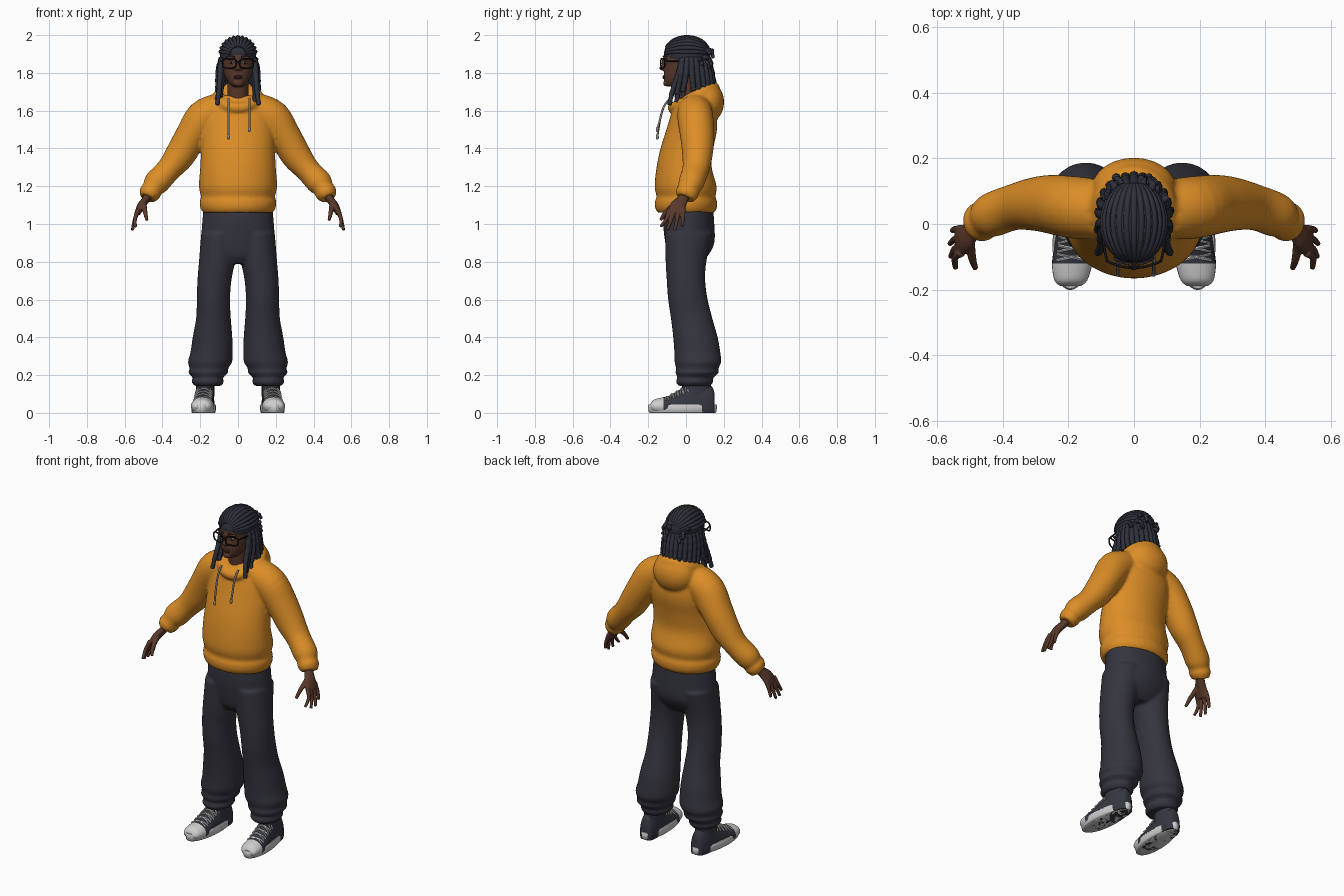
import bpy, bmesh, math, random
from math import sin, cos, pi
from mathutils import Vector, Matrix

random.seed(4)
cube = bpy.data.objects.get("Cube")
if cube:
    bpy.data.objects.remove(cube)


def material(name, rgb):
    m = bpy.data.materials.new(name)
    m.use_nodes = True
    m.diffuse_color = (*rgb, 1)
    node = next(n for n in m.node_tree.nodes if n.type == 'BSDF_PRINCIPLED')
    node.inputs["Base Color"].default_value = (*rgb, 1)
    node.inputs["Roughness"].default_value = 0.8
    return m


ORANGE = material("orange_fleece", (0.72, 0.27, 0.02))
CHARCOAL = material("charcoal_cloth", (0.034, 0.035, 0.048))
SKIN = material("brown_skin", (0.1, 0.04, 0.023))
LIP = material("dark_lip", (0.085, 0.03, 0.022))
HAIR = material("blue_black_hair", (0.028, 0.031, 0.044))
CANVAS = material("navy_canvas", (0.036, 0.039, 0.054))
RUBBER = material("white_rubber", (0.62, 0.62, 0.62))
FRAME = material("black_frame", (0.008, 0.008, 0.01))
CORD = material("grey_cord", (0.28, 0.27, 0.26))
EYE = material("eye_white", (0.4, 0.33, 0.28))


def resample(rows, k):
    """Catmull-Rom interpolation of every column of the section table."""
    out, last = [], len(rows) - 1
    for i in range(last):
        quad = zip(rows[max(i - 1, 0)], rows[i], rows[i + 1], rows[min(i + 2, last)])
        quad = list(quad)
        for s in range(k):
            t = s / k
            out.append([b + t * (c - a) / 2 + t * t * (a - 2.5 * b + 2 * c - d / 2)
                        + t ** 3 * (1.5 * (b - c) + (d - a) / 2) for a, b, c, d in quad])
    return out + [list(rows[-1])]


def loft(bm, rows, axis=None, n=16, k=4):
    """Closed loft of ellipses (x, y, z, radius_a, radius_b) along an axis or the path itself."""
    pts = resample(rows, k)
    last, loops, b = len(pts) - 1, [], None
    for i, (x, y, z, ra, rb) in enumerate(pts):
        if axis:
            a = Vector((1, 0, 0))
            b = Vector((0, 1, 0)) if axis == 'Z' else Vector((0, 0, 1))
        else:
            t = Vector(pts[min(i + 1, last)][:3]) - Vector(pts[max(i - 1, 0)][:3])
            t.normalize()
            if b is None:
                b = Vector((0, 1, 0)) if abs(t.y) < 0.9 else Vector((1, 0, 0))
            b = (b - t * b.dot(t)).normalized()
            a = t.cross(b)
        c = Vector((x, y, z))
        loops.append([bm.verts.new(c + a * ra * cos(2 * pi * j / n) + b * rb * sin(2 * pi * j / n))
                      for j in range(n)])
    for p, q in zip(loops, loops[1:]):
        for j in range(n):
            bm.faces.new((p[j - 1], p[j], q[j], q[j - 1]))
    bm.faces.new(loops[0])
    bm.faces.new(loops[-1])


def tube(bm, points, radius, tip=None, k=3, n=8):
    tip = radius if tip is None else tip
    m = len(points) - 1
    radii = [radius + (tip - radius) * i / m for i in range(m + 1)]
    loft(bm, [(*p, r, r) for p, r in zip(points, radii)], n=n, k=k)


def ball(bm, c, r):
    r = r if isinstance(r, tuple) else (r, r, r)
    bmesh.ops.create_uvsphere(bm, u_segments=24, v_segments=14, radius=1,
                              matrix=Matrix.Translation(c) @ Matrix.Diagonal((*r, 1)))


def mirror(bm):
    dup = bmesh.ops.duplicate(bm, geom=bm.verts[:] + bm.edges[:] + bm.faces[:])
    for v in dup["geom"]:
        if isinstance(v, bmesh.types.BMVert):
            v.co.x = -v.co.x


def make(name, bm, mats, voxel=None, rule=None):
    bmesh.ops.recalc_face_normals(bm, faces=bm.faces[:])
    if rule:
        for f in bm.faces:
            f.material_index = rule(f.calc_center_median())
    me = bpy.data.meshes.new(name)
    bm.to_mesh(me)
    bm.free()
    me.shade_smooth()
    me.set_sharp_from_angle(angle=0.9)
    for m in mats:
        me.materials.append(m)
    ob = bpy.data.objects.new(name, me)
    bpy.context.collection.objects.link(ob)
    if voxel:  # fuse overlapping volumes into one skin
        mod = ob.modifiers.new("fuse", 'REMESH')
        mod.mode, mod.voxel_size, mod.use_smooth_shade = 'VOXEL', voxel, True
        relax = ob.modifiers.new("relax", 'SMOOTH')
        relax.factor, relax.iterations = 0.5, 3


# Hoodie: sleeves, body with hem band, collar roll and hanging hood
bm = bmesh.new()
loft(bm, [(.10, .045, 1.61, .085, .09), (.18, .05, 1.56, .098, .095), (.25, .06, 1.46, .086, .09),
          (.31, .06, 1.36, .08, .08), (.37, .05, 1.285, .066, .07), (.43, .028, 1.22, .068, .068),
          (.453, .012, 1.185, .055, .058), (.466, .006, 1.165, .058, .062),
          (.48, -.005, 1.138, .044, .05)], n=24)
mirror(bm)
body = [(0, 1.06, .185, .15), (0, 1.085, .199, .163), (0, 1.12, .203, .164), (0, 1.145, .196, .156),
        (-.002, 1.2, .207, .164), (-.01, 1.3, .2, .146), (.005, 1.4, .196, .14), (.03, 1.5, .198, .134),
        (.04, 1.58, .19, .12), (.04, 1.65, .145, .1), (.03, 1.68, .09, .07)]
loft(bm, [(0, y, z, a, b) for y, z, a, b in body], 'Z', n=40)
for i in range(48):
    t = 2 * pi * i / 48
    ball(bm, (.1 * cos(t), .035 + .105 * sin(t), 1.665 + .05 * sin(t)), .034 + .006 * sin(t))
ball(bm, (0, .11, 1.645), (.128, .092, .112))
make("hoodie", bm, [ORANGE], .009)

# Trousers: baggy legs gathered at the ankle, plus hips
bm = bmesh.new()
loft(bm, [(.1, .015, .95, .095, .125), (.112, 0, .8, .095, .108), (.125, 0, .7, .09, .102),
          (.13, .01, .6, .088, .105), (.13, .03, .5, .092, .11), (.135, .05, .4, .105, .118),
          (.14, .06, .32, .112, .122), (.148, .063, .27, .117, .124), (.154, .06, .235, .102, .112),
          (.158, .058, .21, .104, .114), (.16, .05, .186, .078, .094), (.16, .045, .165, .087, .1),
          (.16, .045, .143, .07, .085)], 'Z', n=28)
mirror(bm)
hips = [(.015, 1.12, .18, .125), (.015, 1.0, .19, .135), (.02, .9, .195, .13), (.01, .83, .17, .105),
        (.005, .79, .1, .07)]
loft(bm, [(0, y, z, a, b) for y, z, a, b in hips], 'Z', n=36)
make("trousers", bm, [CHARCOAL], .009)


# Shoes: splayed feet, narrower at the heel
def finish_shoe(name, bm, mats, rule=None):
    for v in bm.verts:
        v.co.x = .18 + (v.co.x - .18) * (1 - .5 * (v.co.y + .02)) - .07 * v.co.y
        v.co.z = max(v.co.z, 0)
    mirror(bm)
    make(name, bm, mats, rule=rule)


bm = bmesh.new()
sole = [(0, .058, .172), (.005, .063, .179), (.038, .064, .183), (.045, .06, .178)]
loft(bm, [(.18, -.018, z, a, b) for z, a, b in sole], 'Z', n=40, k=1)
finish_shoe("soles", bm, [RUBBER])

bm = bmesh.new()
upper = [(-.188, .03, .012), (-.172, .046, .034), (-.13, .057, .046), (-.09, .058, .056), (-.03, .055, .09),
         (.03, .053, .115), (.1, .052, .12), (.14, .042, .1), (.152, .03, .06)]
loft(bm, [(.18, y, .035, a, b) for y, a, b in upper], 'Y', n=28)
loft(bm, [(.178, .055, .06, .05, .08), (.176, .055, .2, .05, .075)], 'Z', n=24)
finish_shoe("shoe_uppers", bm, [CANVAS, RUBBER], lambda c: int(c.y < -.118))

bm = bmesh.new()
for i in range(5):
    y = -.1 + i * .026
    h = .054 + (y + .09) * .55
    for way in (1, -1):
        tube(bm, [(.18 + .059 * cos(t), y + way * .013 * cos(t), .036 + h * sin(t) * 1.03)
                  for t in (.7, 1.1, 1.57, 2.04, 2.44)], .0045, n=6)
finish_shoe("laces", bm, [RUBBER])

# Hands: palm, four fingers, thumb
bm = bmesh.new()
loft(bm, [(.465, 0, 1.17, .024, .03), (.488, -.018, 1.13, .021, .03), (.513, -.042, 1.095, .021, .043),
          (.533, -.052, 1.055, .016, .046)])
for y, tip_x, tip_y, tip_z in ((-.088, .543, -.135, .985), (-.065, .558, -.1, .968),
                               (-.04, .56, -.06, .966), (-.015, .553, -.02, .988)):
    tube(bm, [(.525, y, 1.08), (.545, y * .7 + tip_y * .3, 1.03), (tip_x, tip_y, tip_z)], .0135, .0085)
tube(bm, [(.5, -.05, 1.11), (.492, -.105, 1.065), (.482, -.135, 1.02)], .0165, .009)
mirror(bm)
make("hands", bm, [SKIN], .004)

# Head: skull, neck, nose and brow
bm = bmesh.new()
skull = [(-.07, 1.728, .026, .03), (-.062, 1.745, .045, .05), (-.035, 1.775, .066, .082),
         (-.018, 1.81, .079, .098), (-.008, 1.85, .086, .106), (-.002, 1.89, .088, .115),
         (0, 1.93, .078, .1), (0, 1.97, .04, .05)]
loft(bm, [(0, y, z, a, b) for y, z, a, b in skull], 'Z', n=36)
loft(bm, [(0, .015, 1.58, .06, .062), (0, .005, 1.7, .056, .058), (0, 0, 1.8, .06, .06)], 'Z', n=24)
ball(bm, (0, -.122, 1.825), (.014, .02, .013))
ball(bm, (0, -.116, 1.85), (.009, .014, .032))
ball(bm, (0, -.108, 1.745), (.024, .013, .016))
for s in (1, -1):
    ball(bm, (s * .014, -.116, 1.822), (.01, .012, .009))
    ball(bm, (s * .034, -.106, 1.88), (.03, .012, .01))
make("head", bm, [SKIN], .005)

bm = bmesh.new()
for z in (1.773, 1.782):
    ball(bm, (0, -.114, z), (.024, .01, .006))
make("lips", bm, [LIP])

# Eyes and irises
for name, mat, y, r in (("eyes", EYE, -.107, (.013, .007, .006)), ("irises", FRAME, -.113, (.005, .0025, .0055))):
    bm = bmesh.new()
    ball(bm, (.037, y, 1.853), r)
    mirror(bm)
    make(name, bm, [mat])

# Glasses: rims, side arms, bridge
bm = bmesh.new()
rim = []
for i in range(29):
    c, s = cos(2 * pi * i / 28), sin(2 * pi * i / 28)
    x = .046 + .036 * math.copysign(abs(c) ** .6, c)
    rim.append((x, -.133 + 3 * x * x, 1.85 + .025 * math.copysign(abs(s) ** .6, s)))
tube(bm, rim, .0042, k=1)
tube(bm, [(.082, -.113, 1.862), (.092, -.06, 1.862), (.09, .01, 1.857)], .004)
mirror(bm)
tube(bm, [(-.012, -.132, 1.857), (0, -.135, 1.859), (.012, -.132, 1.857)], .004)
make("glasses", bm, [FRAME])

# Hair: brows, scalp, rows swept back, hanging locks, tied tuft
bm = bmesh.new()
tube(bm, [(.016, -.12, 1.885), (.038, -.117, 1.89), (.062, -.1, 1.885)], .004, .002)
mirror(bm)
ball(bm, (0, .005, 1.9), (.097, .122, .095))
for i in range(13):
    a = (i - 6) * .24
    tube(bm, [(.094 * sin(a) * sin(p), .005 - .118 * cos(p), 1.9 + .09 * cos(a) * sin(p))
              for p in (.4, .8, 1.2, 1.6, 2, 2.4, 2.8)], .0095, .011)


def lock(points, radius):
    path = resample(points, 4)
    loft(bm, [(*p, r, r) for p, r in ((p, radius * (1.15 - .45 * i / len(path) + .14 * (i % 2)))
                                      for i, p in enumerate(path))], n=8, k=2)


for layer in range(2):
    for i in range(17):
        t = -.4 + (pi + .8) * i / 16
        c, s, g = cos(t), sin(t), .012 * layer
        bottom = 1.655 + .06 * max(s, 0) + random.uniform(-.02, .02) + .03 * layer
        front = -.03 if s < 0 else 0
        lock([(.084 * c, .02 + .09 * s, 1.88), ((.09 + g) * c, .02 + (.1 + g) * s, 1.82),
              ((.095 + g) * c, .025 + (.112 + g) * s + front / 2, 1.74),
              (.106 * c + random.uniform(-.008, .008), .03 + .128 * s + front, bottom)], .0145)
for s in (1, -1):
    lock([(s * .086, -.02, 1.87), (s * .094, -.04, 1.79), (s * .1, -.07, 1.71), (s * .11, -.088, 1.63)], .014)
for i in range(16):
    t = random.uniform(.25, pi - .25)
    x, y, z = .08 * cos(t), .02 + .095 * sin(t), random.uniform(1.84, 1.91)
    lock([(x, y, z), (x * 1.15, y + .022, z + .012),
          (x * 1.2 + random.uniform(-.012, .012), y + .034, z + random.uniform(-.03, .02))], .011)
make("hair", bm, [HAIR])

# Drawstrings with end beads
bm = bmesh.new()
for x, end in ((.06, 1.5), (-.05, 1.46)):
    tube(bm, [(x, -.085, 1.665), (x, -.118, 1.62), (x, -.138, 1.55), (x, -.152, end)], .0055)
    ball(bm, (x, -.152, end), (.008, .008, .014))
make("drawstrings", bm, [CORD])
